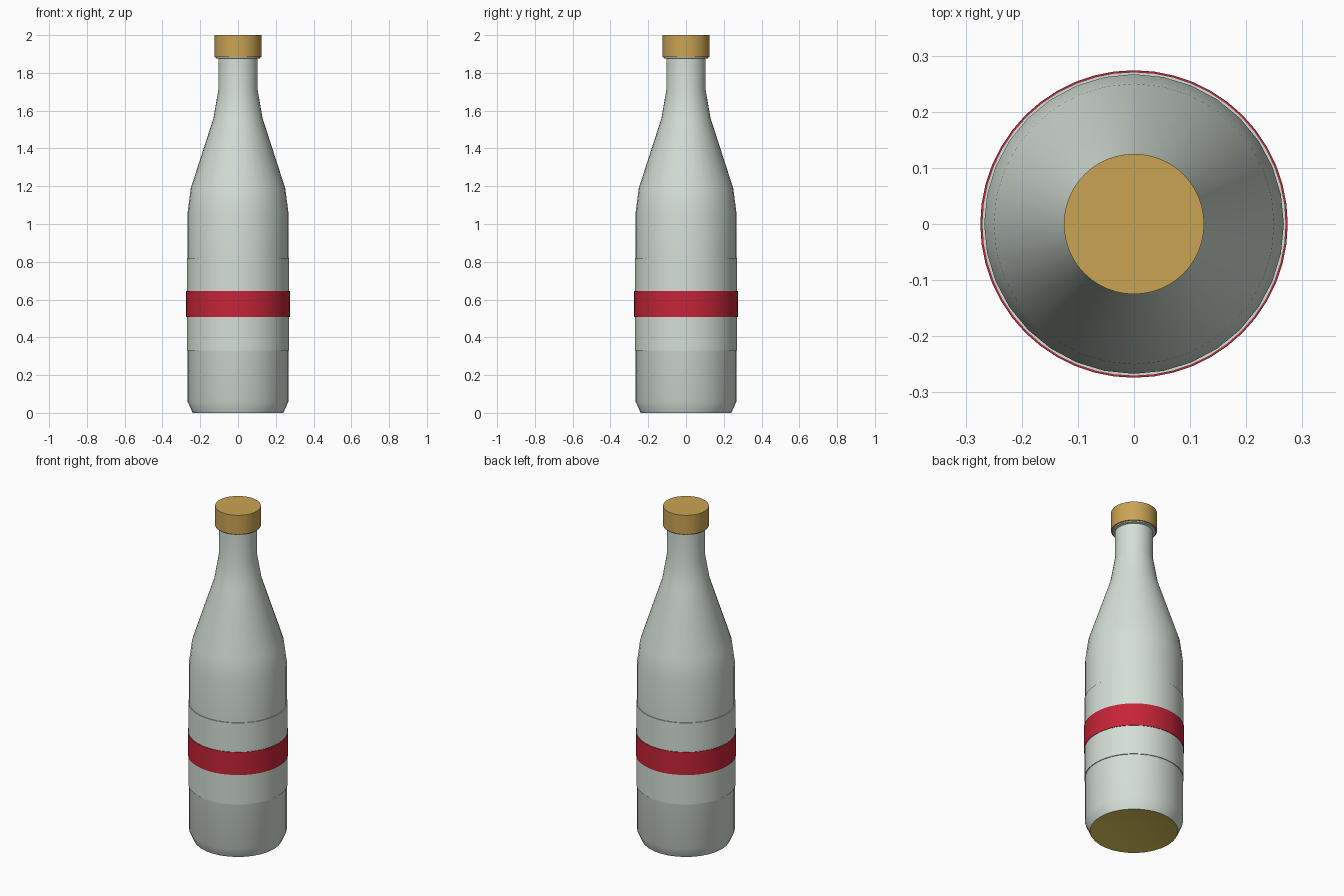
import bpy, math

if "Cube" in bpy.data.objects:
    bpy.data.objects.remove(bpy.data.objects["Cube"])


def material(name, srgb):
    lin = [((c / 255 + 0.055) / 1.055) ** 2.4 for c in srgb]
    m = bpy.data.materials.new(name)
    m.diffuse_color = (*lin, 1)
    m.use_nodes = True
    m.node_tree.nodes["Principled BSDF"].inputs["Base Color"].default_value = m.diffuse_color
    return m


def lathe(name, profile, mat, sides=32, angle=30):
    """Revolve (radius, height) points about z; radius 0 makes a pole."""
    verts, faces, rings = [], [], []
    for r, z in profile:
        start = len(verts)
        if r == 0:
            verts.append((0, 0, z))
            rings.append([start] * sides)
        else:
            for i in range(sides):
                a = 2 * math.pi * i / sides
                verts.append((r * math.cos(a), r * math.sin(a), z))
            rings.append(list(range(start, start + sides)))
    for a, b in zip(rings, rings[1:]):
        for i in range(sides):
            j = (i + 1) % sides
            faces.append(tuple(dict.fromkeys((a[i], a[j], b[j], b[i]))))
    mesh = bpy.data.meshes.new(name)
    mesh.from_pydata(verts, [], faces)
    mesh.materials.append(mat)
    ob = bpy.data.objects.new(name, mesh)
    bpy.context.collection.objects.link(ob)
    bpy.ops.object.select_all(action='DESELECT')
    ob.select_set(True)
    bpy.context.view_layer.objects.active = ob
    bpy.ops.object.shade_smooth_by_angle(angle=math.radians(angle))
    return ob


glass = material("pale_glass", (213, 223, 214))
gold = material("gold_cap", (202, 164, 84))
red = material("red_band", (198, 36, 56))
yellow = material("yellow_base", (222, 200, 92))

# Bottle glass, from the base chamfer up to the lip
lathe("bottle", [(0.24, 0), (0.267, 0.06), (0.267, 1.06), (0.25, 1.19),
                 (0.13, 1.56), (0.104, 1.71), (0.104, 1.875),
                 (0.118, 1.878), (0.118, 1.90), (0, 1.90)], glass)

# Hollow base
lathe("base_hollow", [(0, 0.04), (0.24, 0)], yellow)

# Paper label and its band, closed back to the glass
lathe("label", [(0.265, 0.33), (0.271, 0.33), (0.271, 0.82), (0.265, 0.82)], glass, 48)
lathe("label_band", [(0.268, 0.508), (0.274, 0.508), (0.274, 0.645), (0.268, 0.645)], red, 48)

# Cap
lathe("cap", [(0, 1.885), (0.125, 1.885), (0.125, 2.0), (0, 2.0)], gold, 48)
